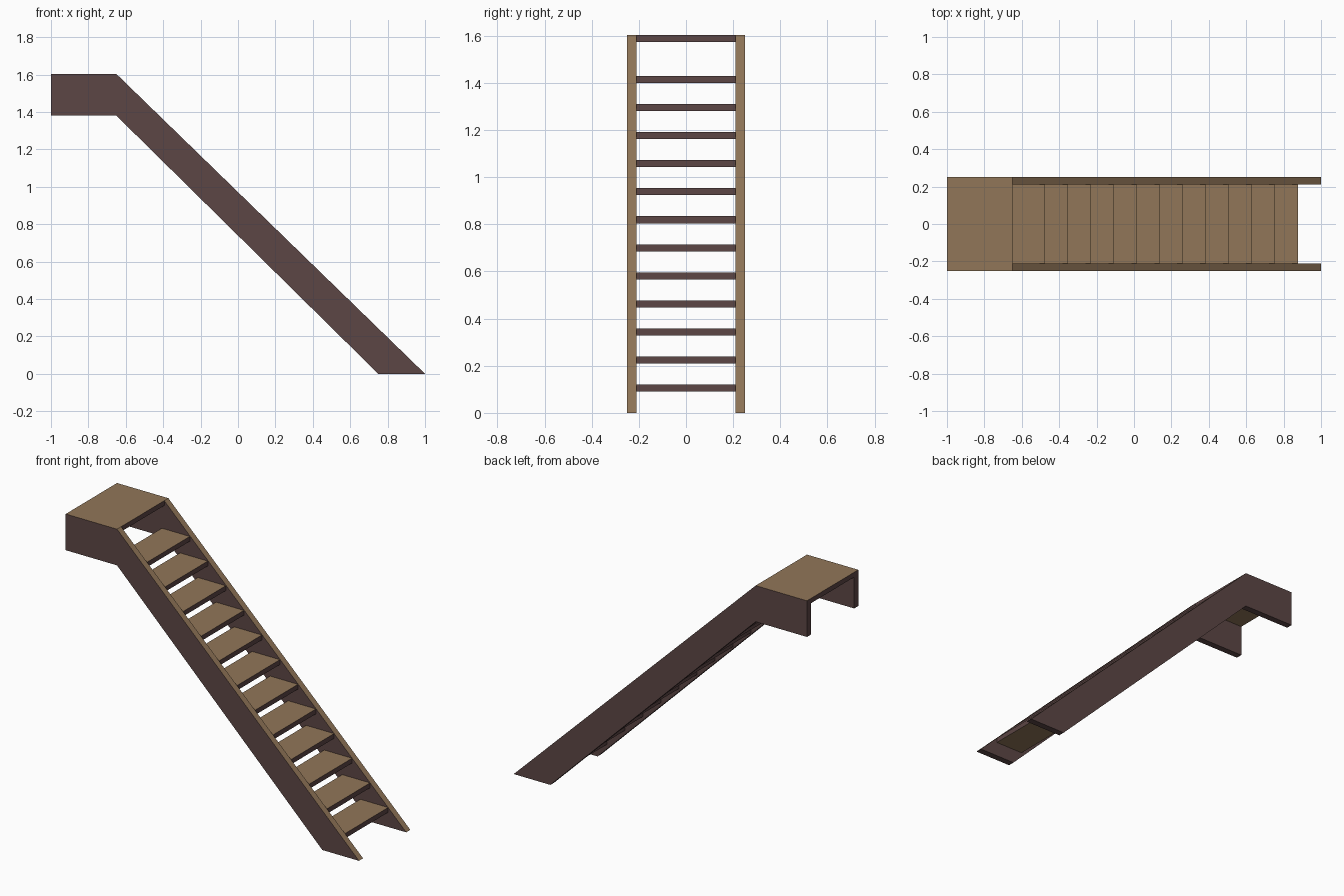
import bpy, bmesh

if "Cube" in bpy.data.objects:
    bpy.data.objects.remove(bpy.data.objects["Cube"])


def material(name, rgb):
    m = bpy.data.materials.new(name)
    m.diffuse_color = (*rgb, 1.0)
    m.use_nodes = True
    m.node_tree.nodes["Principled BSDF"].inputs["Base Color"].default_value = m.diffuse_color
    return m


wood = material("tan wood", (0.283, 0.181, 0.098))
dark = material("dark brown", (0.107, 0.061, 0.059))


def extrude_profile(name, profile, y0, y1, is_tan):
    """Extrude an xz profile along y; is_tan(normal) picks the tan faces."""
    bm = bmesh.new()
    face = bm.faces.new([bm.verts.new((x, y0, z)) for x, z in profile])
    ext = bmesh.ops.extrude_face_region(bm, geom=[face])
    verts = [v for v in ext["geom"] if isinstance(v, bmesh.types.BMVert)]
    bmesh.ops.translate(bm, verts=verts, vec=(0, y1 - y0, 0))
    bmesh.ops.recalc_face_normals(bm, faces=bm.faces[:])
    bm.normal_update()
    for f in bm.faces:
        f.material_index = 0 if is_tan(f.normal) else 1
    mesh = bpy.data.meshes.new(name)
    bm.to_mesh(mesh)
    bm.free()
    mesh.materials.append(wood)
    mesh.materials.append(dark)
    obj = bpy.data.objects.new(name, mesh)
    bpy.context.collection.objects.link(obj)
    return obj


def board(name, x0, x1, top, thick=0.03):
    profile = [(x0, top - thick), (x1, top - thick), (x1, top), (x0, top)]
    extrude_profile(name, profile, -0.21, 0.21, lambda n: abs(n.z) > 0.5)


# Side stringers: sloped run with a level section at the top
side = [(-1, 1.38), (-0.65, 1.38), (0.75, 0), (1, 0), (-0.65, 1.603), (-1, 1.603)]
for label, y in (("front", -0.25), ("back", 0.21)):
    extrude_profile(label + "_stringer", side, y, y + 0.04, lambda n: n.z > 0.5)

# Landing board
board("landing", -1, -0.65, 1.603)

# Open treads
for i in range(12):
    nose = 0.877 - i * 0.123
    board(f"tread_{i + 1:02d}", nose - 0.19, nose, 0.12 + i * 0.119)
